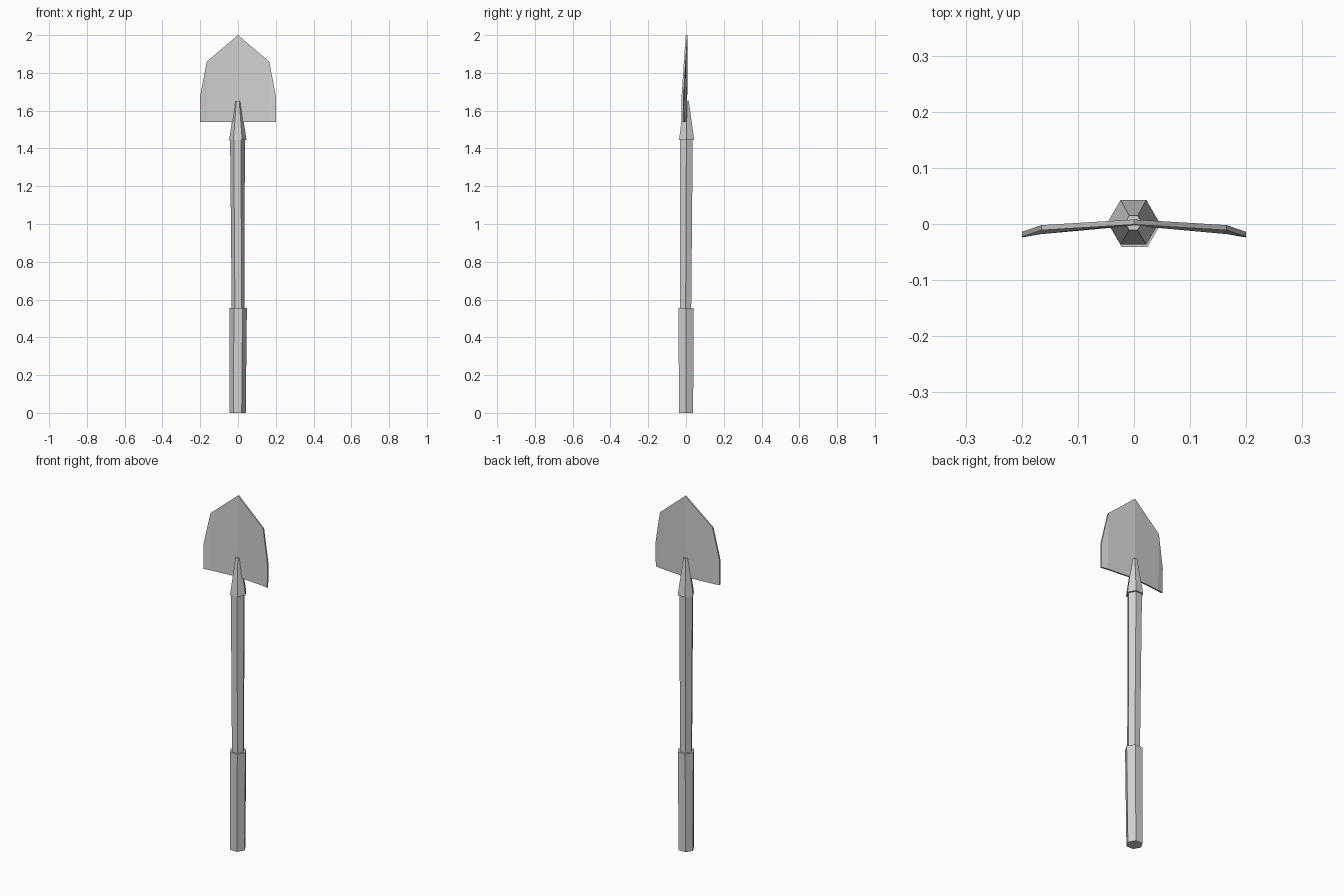
import bpy
import bmesh
from math import cos, sin, pi

cube = bpy.data.objects.get("Cube")
if cube:
    bpy.data.objects.remove(cube)

GREY = (0.64, 0.64, 0.64, 1)
grey = bpy.data.materials.new("plain_grey")
grey.use_nodes = True
grey.diffuse_color = GREY
grey.node_tree.nodes["Principled BSDF"].inputs["Base Color"].default_value = GREY


def finish(name, bm):
    bmesh.ops.recalc_face_normals(bm, faces=bm.faces)
    mesh = bpy.data.meshes.new(name)
    bm.to_mesh(mesh)
    bm.free()
    mesh.materials.append(grey)
    obj = bpy.data.objects.new(name, mesh)
    bpy.context.collection.objects.link(obj)
    return obj


def hex_rod(name, *ends):
    """Closed six-sided rod; each end is (x, y, z, radius)."""
    bm = bmesh.new()
    rings = [[bm.verts.new((x + r * cos(i * pi / 3), y + r * sin(i * pi / 3), z))
              for i in range(6)] for x, y, z, r in ends]
    low, high = rings
    bm.faces.new(low)
    bm.faces.new(high)
    for i in range(6):
        j = (i + 1) % 6
        bm.faces.new((low[i], low[j], high[j], high[i]))
    return finish(name, bm)


# Handle: grip, shaft and the socket that holds the blade
hex_rod("grip", (-0.002, 0.001, 0, 0.043), (0.001, -0.001, 0.555, 0.046))
hex_rod("shaft", (0.001, -0.002, 0.54, 0.034), (-0.003, 0.002, 1.46, 0.039))
hex_rod("socket", (-0.001, 0.003, 1.445, 0.046), (-0.001, 0.002, 1.65, 0.015))

# Blade: a thin plate folded along its spine and near its side edges
THICKNESS = 0.009
columns = [  # x, top z, front y at the top, front y at the bottom
    (0, 2.0, -0.001, -0.003),
    (0.165, 1.86, -0.011, -0.018),
    (0.2, 1.68, -0.023, -0.024),
]
left_side = columns[1:]
right_side = [(-x, z, yt, yb) for x, z, yt, yb in reversed(left_side)]
bm = bmesh.new()
tops, bottoms = [], []
for x, z, y_top, y_bottom in right_side + columns:
    tops.append(bm.verts.new((x, y_top, z)))
    bottoms.append(bm.verts.new((x, y_bottom, 1.54)))
front = [bm.faces.new((bottoms[i], bottoms[i + 1], tops[i + 1], tops[i]))
         for i in range(len(tops) - 1)]
back = bmesh.ops.extrude_face_region(bm, geom=front, use_keep_orig=True)
back_verts = [g for g in back["geom"] if isinstance(g, bmesh.types.BMVert)]
bmesh.ops.translate(bm, verts=back_verts, vec=(0, THICKNESS, 0))
finish("blade", bm)
